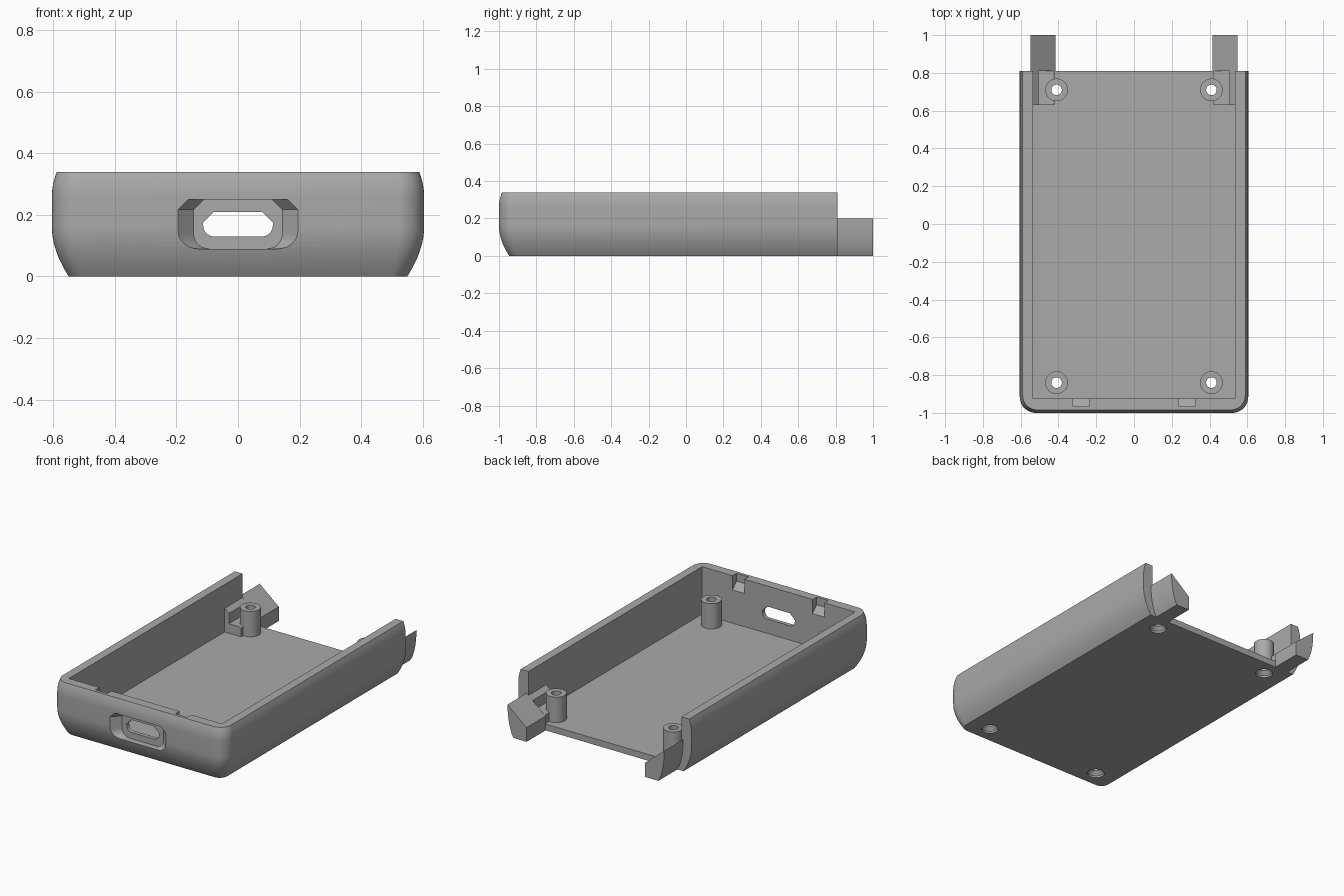
import bpy, bmesh
from math import pi, sin, cos, radians

cube = bpy.data.objects.get("Cube")
if cube:
    bpy.data.objects.remove(cube, do_unlink=True)

grey = bpy.data.materials.new("matte grey")
grey.use_nodes = True
GREY = (0.40, 0.40, 0.40, 1)
grey.diffuse_color = GREY
grey.node_tree.nodes["Principled BSDF"].inputs["Base Color"].default_value = GREY


def loft(name, rings):
    """Closed solid through equal-length rings of points."""
    bm = bmesh.new()
    loops = [[bm.verts.new(p) for p in ring] for ring in rings]
    for a, b in zip(loops, loops[1:]):
        for i in range(len(a)):
            j = (i + 1) % len(a)
            bm.faces.new((a[i], a[j], b[j], b[i]))
    bm.faces.new(loops[0][::-1])
    bm.faces.new(loops[-1])
    bmesh.ops.recalc_face_normals(bm, faces=bm.faces)
    mesh = bpy.data.meshes.new(name)
    bm.to_mesh(mesh)
    bm.free()
    mesh.materials.append(grey)
    ob = bpy.data.objects.new(name, mesh)
    bpy.context.collection.objects.link(ob)
    return ob


def box(name, x0, x1, y0, y1, z0, z1):
    return loft(name, [[(x0, y0, z), (x1, y0, z), (x1, y1, z), (x0, y1, z)] for z in (z0, z1)])


def prism(name, outline, y0, y1):
    return loft(name, [[(x, y, z) for x, z in outline] for y in (y0, y1)])


def lathe(name, cx, cy, profile, n=32):
    return loft(name, [[(cx + r * cos(2 * pi * i / n), cy + r * sin(2 * pi * i / n), z)
                        for i in range(n)] for r, z in profile])


def cut(ob, cutters):
    bpy.context.view_layer.objects.active = ob
    for c in cutters:
        mod = ob.modifiers.new("cut", 'BOOLEAN')
        mod.operation = 'DIFFERENCE'
        mod.solver = 'EXACT'
        mod.object = c
        bpy.ops.object.modifier_apply(modifier=mod.name)


def smooth(ob):
    bpy.ops.object.select_all(action='DESELECT')
    ob.select_set(True)
    bpy.context.view_layer.objects.active = ob
    bpy.ops.object.shade_smooth_by_angle(angle=radians(30))


# Outer shell: round front corners, square open back, bulged sides
HALF, FRONT, BACK, TOP, FLOOR, RADIUS = 0.605, -1.0, 0.81, 0.34, 0.04, 0.085


def plan(z, inset, n=10):
    w, f = HALF - inset, FRONT + inset
    r = RADIUS - inset * 0.6
    right = [(w - r + r * sin(pi / 2 * i / n), f + r - r * cos(pi / 2 * i / n)) for i in range(n + 1)]
    right.append((w, BACK))
    return [(x, y, z) for x, y in right] + [(-x, y, z) for x, y in right[::-1]]


rings = []
for i in range(11):
    t = i / 10
    rings.append(plan(0.16 * t, 0.055 * (1 - t) ** 1.9))
for i in range(7):
    t = i / 6
    rings.append(plan(0.26 + (TOP - 0.26) * t, 0.016 * t ** 2))
shell = loft("case_shell", rings)


# Port outlines: chamfered top corners, rounded bottom corners
def port(w, z0, z1, c, r, y, n=6):
    half = [(w - r + r * sin(pi / 2 * i / n), z0 + r - r * cos(pi / 2 * i / n)) for i in range(n + 1)]
    half += [(w, z1 - c), (w - c, z1)]
    return [(x, y, z) for x, z in half] + [(-x, y, z) for x, z in half[::-1]]


cutters = [box("cavity_cutter", -0.535, 0.535, -0.925, 1.2, FLOOR, 1)]
cutters.append(loft("port_recess_cutter", [port(0.215, 0.09, 0.25, 0.033, 0.05, -1.02),
                                           port(0.145, 0.09, 0.25, 0.033, 0.05, -0.95)]))
cutters.append(loft("port_hole_cutter", [port(0.113, 0.13, 0.21, 0.034, 0.035, y) for y in (-0.98, -0.9)]))

# Catch grooves inside the front wall, with a sloped foot
for s in (-1, 1):
    x0, x1 = s * 0.28 - 0.042, s * 0.28 + 0.042
    foot = [(-0.90, 0.25), (-0.925, 0.25), (-0.965, 0.29), (-0.965, 0.36), (-0.90, 0.36)]
    cutters.append(loft("groove_cutter", [[(x, y, z) for y, z in foot] for x in (x0, x1)]))

# Screw bores, countersunk from underneath
spots = [(sx * 0.41, y) for sx in (-1, 1) for y in (-0.84, 0.71)]
drills = [lathe("screw_cutter", x, y, [(0.05, -0.02), (0.05, 0.012), (0.028, 0.035), (0.028, 0.4)])
          for x, y in spots]
cut(shell, cutters + drills)
smooth(shell)

# Screw posts
for (x, y), drill in zip(spots, drills):
    post = lathe("screw_post", x, y, [(0.06, 0.03), (0.06, 0.2)])
    cut(post, [drill])
    smooth(post)

# Rear clips: sloped tongues behind the case, notched where they meet the walls
side = [(0.507, 0), (0.522, 0.03), (0.534, 0.07), (0.542, 0.11), (0.547, 0.16), (0.548, 0.2)]
tongue = [(0.415, 0.09), (0.415, 0)] + side
notched = [(0.42, 0.02), (0.54, 0.02), (0.54, 0.193), (0.505, 0.165), (0.505, 0.10),
           (0.43, 0.10), (0.42, 0.094)]
for s, word in ((1, "left"), (-1, "right")):
    smooth(prism("clip_tongue_" + word, [(s * x, z) for x, z in tongue], BACK, 1.0))
    root = prism("clip_root_" + word, [(s * x, z) for x, z in notched], 0.63, BACK)
    cut(root, drills)
    smooth(root)

# Remove the helpers
for c in cutters + drills:
    bpy.data.objects.remove(c, do_unlink=True)
